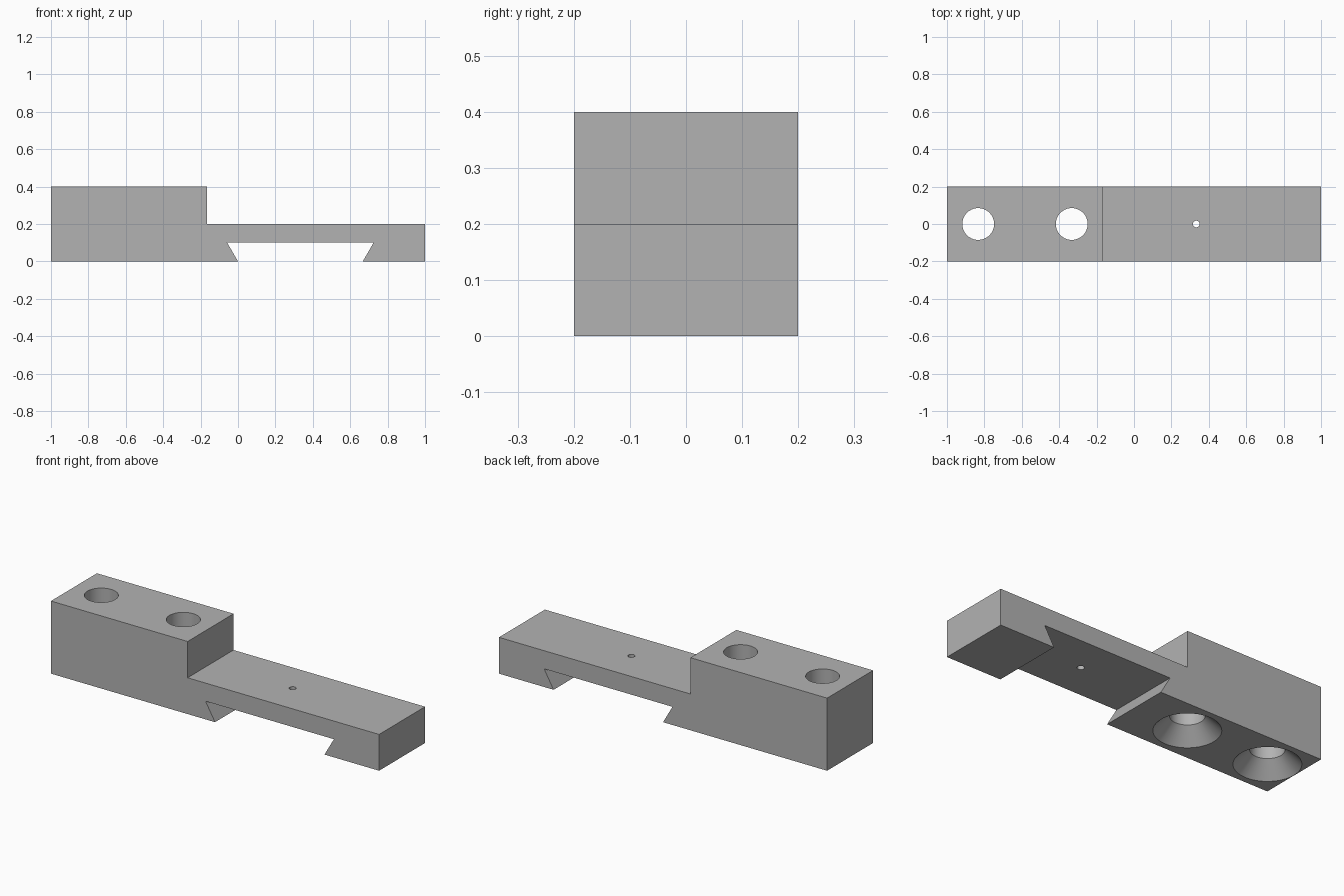
import bpy, bmesh, math

default = bpy.data.objects.get("Cube")
if default:
    bpy.data.objects.remove(default, do_unlink=True)

grey = bpy.data.materials.new("plain grey")
grey.use_nodes = True
colour = (0.45, 0.45, 0.45, 1)
grey.diffuse_color = colour
grey.node_tree.nodes["Principled BSDF"].inputs["Base Color"].default_value = colour


def make_object(name, bm):
    bmesh.ops.recalc_face_normals(bm, faces=bm.faces)
    mesh = bpy.data.meshes.new(name)
    bm.to_mesh(mesh)
    bm.free()
    mesh.materials.append(grey)
    obj = bpy.data.objects.new(name, mesh)
    bpy.context.collection.objects.link(obj)
    return obj


def extrude_profile(name, points, depth):
    """Extrude an x-z outline along y, centred on y = 0."""
    bm = bmesh.new()
    face = bm.faces.new([bm.verts.new((x, -depth / 2, z)) for x, z in points])
    moved = bmesh.ops.extrude_face_region(bm, geom=[face])["geom"]
    verts = [v for v in moved if isinstance(v, bmesh.types.BMVert)]
    bmesh.ops.translate(bm, verts=verts, vec=(0, depth, 0))
    return make_object(name, bm)


def turned_cutter(name, x, profile, sides=64):
    """Stack rings of (radius, z) into a closed round cutter."""
    bm = bmesh.new()
    rings = []
    for r, z in profile:
        angles = [2 * math.pi * i / sides for i in range(sides)]
        rings.append([bm.verts.new((x + r * math.cos(a), r * math.sin(a), z)) for a in angles])
    for low, high in zip(rings, rings[1:]):
        for i in range(sides):
            j = (i + 1) % sides
            bm.faces.new((low[i], low[j], high[j], high[i]))
    bm.faces.new(rings[0][::-1])
    bm.faces.new(rings[-1])
    cutter = make_object(name, bm)
    cutter.hide_render = True
    return cutter


# Stepped bar with the dovetail slot in its underside
slot_left, slot_right, slot_top = 0.0, 0.667, 0.1
flare = slot_top / math.tan(math.radians(60))
bar = extrude_profile("stepped_dovetail_bar", [
    (-1, 0), (slot_left, 0), (slot_left - flare, slot_top),
    (slot_right + flare, slot_top), (slot_right, 0), (1, 0),
    (1, 0.2), (-0.167, 0.2), (-0.167, 0.4), (-1, 0.4)], 0.4)

# Countersunk bolt holes, wide at the bottom, and the small pin hole
bolt = [(0.175, -0.01), (0.085, 0.08), (0.085, 0.5)]
pin = [(0.018, 0.05), (0.018, 0.3)]
cutters = [turned_cutter("outer_bolt_cutter", -0.833, bolt),
           turned_cutter("inner_bolt_cutter", -0.333, bolt),
           turned_cutter("pin_cutter", 0.333, pin, 32)]

bpy.ops.object.select_all(action="DESELECT")
bar.select_set(True)
bpy.context.view_layer.objects.active = bar
for cutter in cutters:
    cut = bar.modifiers.new(cutter.name, "BOOLEAN")
    cut.operation = "DIFFERENCE"
    cut.solver = "EXACT"
    cut.object = cutter
    bpy.ops.object.modifier_apply(modifier=cut.name)
    bpy.data.objects.remove(cutter, do_unlink=True)

# Smooth hole walls, crisp edges
bpy.ops.object.shade_smooth_by_angle(angle=math.radians(30))
